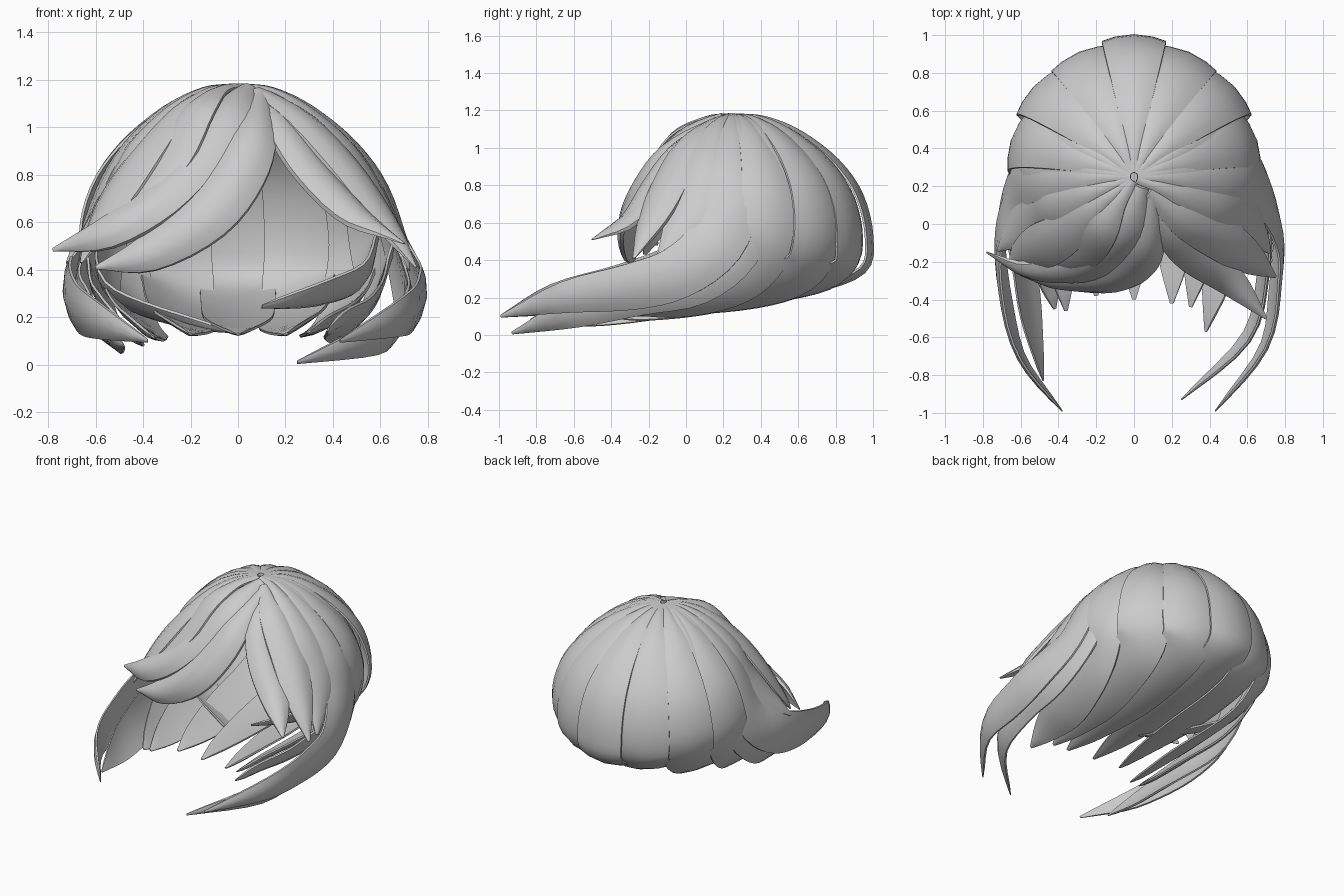
import bpy, bmesh, math
from mathutils import Vector

CENTRE = Vector((0, 0.22, 0.48))
# dome profile: (radius factor, height)
PROFILE = [(0.03, 1.17), (0.25, 1.15), (0.5, 1.07), (0.76, 0.92),
           (0.93, 0.74), (1.0, 0.52), (0.95, 0.35)]


def smooth_path(pts, n=4):
    """Catmull-Rom through (x, y, z, width) points."""
    p = [Vector(q) for q in pts]
    p = [p[0] * 2 - p[1]] + p + [p[-1] * 2 - p[-2]]
    out = []
    for i in range(1, len(p) - 2):
        a, b, c, d = p[i - 1:i + 3]
        for k in range(n):
            t = k / n
            out.append(0.5 * (2 * b + (c - a) * t + (2 * a - 5 * b + 4 * c - d) * t * t
                              + (3 * b - a - 3 * c + d) * t ** 3))
    return out + [p[-2]]


def strand(name, pts, thick=0.028, bulge=0.10, flat=0.0):
    """Sweep a thin arched leaf section along a path, facing away from the head.
    flat turns the low part of the strand towards horizontal."""
    path = smooth_path(pts)
    pos = [q.to_3d() for q in path]
    bm = bmesh.new()
    rings = []
    us = (-1, -0.6, 0, 0.6, 1)
    for i, q in enumerate(path):
        t = (pos[min(i + 1, len(pos) - 1)] - pos[max(i - 1, 0)]).normalized()
        nrm = pos[i] - CENTRE
        nrm.x *= 1 - flat * min(1, max(0, (0.42 - q.z) / 0.25))
        nrm = (nrm - t * nrm.dot(t)).normalized()
        side = t.cross(nrm)
        w = max(q.w, 0.008)
        th = min(thick, w * 0.4)
        top = [(u, bulge * w * (0.6 - u * u) + th * (0.5 - 0.3 * u * u)) for u in us]
        low = [(u, bulge * w * (0.6 - u * u) - th * (0.5 - 0.3 * u * u)) for u in reversed(us)]
        rings.append([bm.verts.new(pos[i] + side * (u * w / 2) + nrm * h) for u, h in top + low])
    for a, b in zip(rings, rings[1:]):
        for k in range(len(a)):
            j = (k + 1) % len(a)
            bm.faces.new((a[k], a[j], b[j], b[k]))
    bm.faces.new(rings[0])
    bm.faces.new(rings[-1])
    bmesh.ops.recalc_face_normals(bm, faces=bm.faces)
    me = bpy.data.meshes.new(name)
    bm.to_mesh(me)
    bm.free()
    ob = bpy.data.objects.new(name, me)
    bpy.context.collection.objects.link(ob)
    bpy.ops.object.select_all(action='DESELECT')
    ob.select_set(True)
    bpy.context.view_layer.objects.active = ob
    bpy.ops.object.shade_smooth_by_angle(angle=math.radians(40))


def dome(deg, count, scale=1.0, width=0.33, rx=0.66, grow=0.0):
    """First points of a strand running from the crown down the dome."""
    a = math.radians(deg)
    return [((rx + grow * f * f) * scale * f * math.cos(a), 0.25 + 0.715 * scale * f * math.sin(a), z,
             max(0.06, width * f)) for f, z in PROFILE[:count]]


# back strands: over the dome, then curling forward underneath
back = [  # angle, scale, width, tip x, y, z
    (90, 1.01, 0.34, 0.0, -0.40, 0.13), (65, 0.985, 0.35, 0.20, -0.42, 0.13),
    (115, 0.985, 0.35, -0.20, -0.38, 0.13), (41, 1.01, 0.34, 0.30, -0.44, 0.14),
    (139, 1.01, 0.34, -0.36, -0.46, 0.12), (18, 0.98, 0.33, 0.38, -0.57, 0.15),
    (162, 0.98, 0.33, -0.42, -0.45, 0.11)]
for i, (deg, sc, w, tx, ty, tz) in enumerate(back):
    p = dome(deg, 7, sc, w, 0.63, 0.04)
    # side strands start drifting forward before they reach the rim
    drift = 1 - math.sin(math.radians(deg))
    for k, s in ((-3, 0.01), (-2, 0.05), (-1, 0.18)):
        x, y, z, ww = p[k]
        p[k] = (x, y - s * drift, z, ww)
    x, y, z, _ = p[-1]
    for f, h, ww in ((0.2, 0.25, 0.92), (0.5, 0.19, 0.85), (0.8, tz + 0.025, 0.5)):
        p.append((x + (tx - x) * f, y + (ty - y) * f, h, w * ww))
    strand(f"back_strand_{i + 1}", p + [(tx, ty, tz, 0.02)], bulge=0.08, flat=0.65)

# short inner strands turning in under the head
strand("inner_strand_right", dome(28, 6, 0.94, 0.26) +
       [(0.52, 0.36, 0.37, 0.22), (0.36, 0.2, 0.30, 0.18), (0.1, 0.0, 0.245, 0.02)], flat=0.6)
strand("inner_strand_left", dome(152, 6, 0.94, 0.26) +
       [(-0.54, 0.36, 0.32, 0.24), (-0.36, 0.2, 0.22, 0.2), (-0.04, 0.0, 0.14, 0.02)], flat=0.6)

# long side locks sweeping forward
strand("side_lock_right_outer", dome(0, 5, 1.0, 0.32, 0.59, 0.07) +
       [(0.69, 0.16, 0.5, 0.31), (0.76, -0.05, 0.33, 0.28), (0.755, -0.3, 0.255, 0.25),
        (0.69, -0.65, 0.2, 0.17), (0.43, -0.99, 0.1, 0.015)])
strand("side_lock_right_lower", dome(8, 5, 0.97, 0.32, 0.6, 0.06) +
       [(0.66, 0.26, 0.46, 0.28), (0.70, 0.05, 0.28, 0.25), (0.69, -0.25, 0.2, 0.2),
        (0.6, -0.6, 0.12, 0.17), (0.25, -0.93, 0.01, 0.015)])
strand("side_lock_left_outer", dome(180, 5, 1.0, 0.32, 0.59, 0.02) +
       [(-0.65, 0.16, 0.5, 0.31), (-0.705, -0.05, 0.34, 0.29), (-0.69, -0.35, 0.25, 0.25),
        (-0.60, -0.7, 0.19, 0.17), (-0.38, -0.99, 0.1, 0.015)])
strand("side_lock_left_lower", dome(172, 5, 0.97, 0.32, 0.6, 0.03) +
       [(-0.63, 0.26, 0.46, 0.29), (-0.65, 0.05, 0.28, 0.29), (-0.59, -0.25, 0.19, 0.27),
        (-0.54, -0.55, 0.13, 0.2), (-0.48, -0.83, 0.08, 0.015)], flat=0.5)

# temple strands between locks and fringe
strand("temple_left_rear", dome(197, 5, 0.99, 0.29, 0.6) +
       [(-0.62, -0.03, 0.58, 0.2), (-0.72, -0.14, 0.43, 0.02)])
strand("temple_left_front", dome(215, 4, 0.97, 0.29, 0.61) +
       [(-0.49, -0.12, 0.75, 0.25), (-0.59, -0.17, 0.58, 0.17), (-0.66, -0.22, 0.43, 0.02)])
strand("temple_left_inner", dome(237, 3, 0.96, 0.36) +
       [(-0.29, -0.13, 0.88, 0.26), (-0.43, -0.19, 0.7, 0.2), (-0.58, -0.22, 0.52, 0.02)])
strand("temple_right", dome(-18, 5, 0.98, 0.29, 0.61, 0.06) +
       [(0.65, -0.03, 0.58, 0.2), (0.72, -0.15, 0.40, 0.02)])

# fringe, parted right of centre
strand("fringe_left_upper", [
    (0.04, 0.20, 1.165, 0.08), (-0.05, -0.02, 1.05, 0.22), (-0.18, -0.15, 0.87, 0.26),
    (-0.33, -0.24, 0.70, 0.22), (-0.55, -0.25, 0.56, 0.15), (-0.78, -0.15, 0.485, 0.015)], 0.05, 0.16)
strand("fringe_left_lower", [
    (0.10, 0.15, 1.14, 0.07), (0.07, -0.1, 0.98, 0.19), (0.0, -0.23, 0.81, 0.24),
    (-0.14, -0.31, 0.63, 0.24), (-0.38, -0.31, 0.47, 0.16), (-0.6, -0.27, 0.41, 0.015)], 0.05, 0.16)
strand("fringe_right_front", [
    (0.10, 0.13, 1.12, 0.06), (0.20, -0.05, 0.98, 0.17), (0.33, -0.18, 0.80, 0.2),
    (0.52, -0.31, 0.61, 0.16), (0.70, -0.5, 0.51, 0.015)], 0.05, 0.16)
strand("fringe_right_rear", [
    (0.08, 0.18, 1.15, 0.08), (0.27, 0.03, 1.03, 0.2), (0.46, -0.08, 0.83, 0.23),
    (0.61, -0.18, 0.62, 0.18), (0.75, -0.28, 0.41, 0.015)], 0.045, 0.14)
